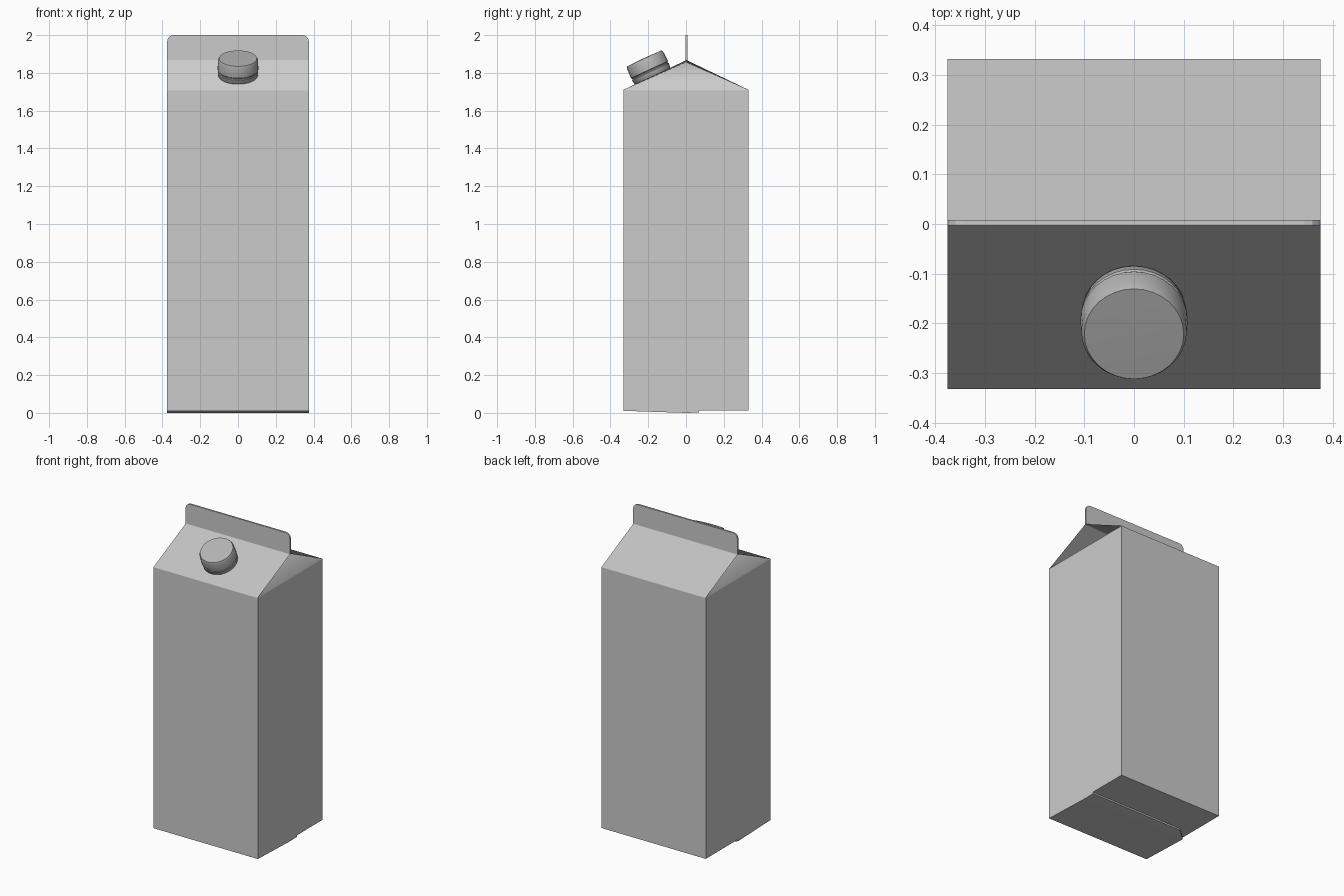
import bpy, bmesh, math
from mathutils import Vector, Matrix

if "Cube" in bpy.data.objects:
    bpy.data.objects.remove(bpy.data.objects["Cube"], do_unlink=True)

W, D = 0.375, 0.332                 # half width and half depth
FLOOR, EAVE, RIDGE, TOP = 0.012, 1.71, 1.865, 2.0
FIN_FRONT, FIN_BACK = -0.003, 0.008
GAP = 0.004                         # support loops beside the soft creases


def grey(name, value):
    mat = bpy.data.materials.new(name)
    mat.use_nodes = True
    mat.diffuse_color = (value, value, value, 1)
    mat.node_tree.nodes["Principled BSDF"].inputs["Base Color"].default_value = mat.diffuse_color
    return mat


def finish(name, bm, mat):
    bmesh.ops.recalc_face_normals(bm, faces=bm.faces)
    mesh = bpy.data.meshes.new(name)
    bm.to_mesh(mesh)
    bm.free()
    mesh.materials.append(mat)
    obj = bpy.data.objects.new(name, mesh)
    bpy.context.collection.objects.link(obj)
    return obj


card = grey("light grey card", 0.6)
plastic = grey("mid grey plastic", 0.46)

# Carton walls
bm = bmesh.new()
corners = [(-W, -D), (W, -D), (W, D), (-W, D)]
low, loop, high = [[bm.verts.new((x, y, z)) for x, y in corners]
                   for z in (FLOOR, EAVE - GAP, EAVE)]
bm.faces.new(low)
for ring, above in ((low, loop), (loop, high)):
    for i in range(4):
        j = (i + 1) % 4
        bm.faces.new((ring[i], ring[j], above[j], above[i]))

# Sealed fin along the ridge, with rounded upper corners
r = 0.032
outline = [(W, RIDGE), (W, RIDGE + GAP)]
for s, angles in ((1, (0, 30, 60, 90)), (-1, (90, 60, 30, 0))):
    for a in angles:
        t = math.radians(a)
        outline.append((s * (W - r + r * math.cos(t)), TOP - r + r * math.sin(t)))
outline += [(-W, RIDGE + GAP), (-W, RIDGE)]
front, back = [[bm.verts.new((x, y, z)) for x, z in outline]
               for y in (FIN_FRONT, FIN_BACK)]
for side in (front, back):
    bm.faces.new(side[1:-1])
    bm.faces.new((side[0], side[1], side[-2], side[-1]))
for i in range(len(outline) - 1):
    bm.faces.new((front[i], front[i + 1], back[i + 1], back[i]))

# Roof slopes, and the gussets folded in at each end
bm.faces.new((high[0], high[1], front[0], front[-1]))
bm.faces.new((high[2], high[3], back[-1], back[0]))
for s, a, b, end in ((1, high[1], high[2], 0), (-1, high[0], high[3], -1)):
    fold = bm.verts.new((s * 0.05, 0, RIDGE - 0.008))
    bm.faces.new((a, b, fold))
    bm.faces.new((b, back[end], fold))
    bm.faces.new((back[end], front[end], fold))
    bm.faces.new((front[end], a, fold))

# Soft creases at the eaves and ridge, sharp folds everywhere else
for face in bm.faces:
    face.smooth = True
for edge in bm.edges:
    p, q = (v.co for v in edge.verts)
    edge.smooth = (abs(p.z - q.z) < 0.0001 and edge.calc_length() > 0.1
                   and EAVE - 2 * GAP < p.z < RIDGE + 2 * GAP)
finish("carton_body", bm, card)

# Bottom flap: thin overlapping layer with one clipped corner
bm = bmesh.new()
rows = [(-D, FLOOR - 0.001, -W), (0, 0, -W), (0.07, 0.002, -W + 0.08)]
under = [[bm.verts.new((x, y, z)) for x in (left, W)] for y, z, left in rows]
upper = [[bm.verts.new((x, y, FLOOR)) for x in (left, W)] for y, z, left in rows]
for layer in (under, upper):
    for a, b in zip(layer, layer[1:]):
        bm.faces.new((a[0], a[1], b[1], b[0]))
for i in range(2):
    for k in (0, 1):
        bm.faces.new((under[i][k], under[i + 1][k], upper[i + 1][k], upper[i][k]))
for i in (0, 2):
    bm.faces.new((under[i][0], under[i][1], upper[i][1], upper[i][0]))
finish("bottom_flap", bm, card)

# Screw cap: turned profile standing on the front slope
profile = [(0, -0.004), (0.098, -0.004), (0.105, 0.006), (0.107, 0.026),
           (0.104, 0.03), (0.104, 0.035), (0.108, 0.039), (0.106, 0.092),
           (0.1, 0.104), (0, 0.106)]
bm = bmesh.new()
verts = [bm.verts.new((x, 0, z)) for x, z in profile]
edges = [bm.edges.new(pair) for pair in zip(verts, verts[1:])]
bmesh.ops.spin(bm, geom=verts + edges, cent=(0, 0, 0), axis=(0, 0, 1),
               angle=math.tau, steps=32)
bmesh.ops.remove_doubles(bm, verts=bm.verts, dist=0.0005)
slope = math.atan2(RIDGE - EAVE, D)
seat = Vector((0, -0.177, RIDGE - 0.177 * math.tan(slope)))
bm.transform(Matrix.Translation(seat) @ Matrix.Rotation(slope, 4, "X"))
cap = finish("screw_cap", bm, plastic)
bpy.ops.object.select_all(action="DESELECT")
cap.select_set(True)
bpy.context.view_layer.objects.active = cap
bpy.ops.object.shade_smooth_by_angle(angle=math.radians(35))
